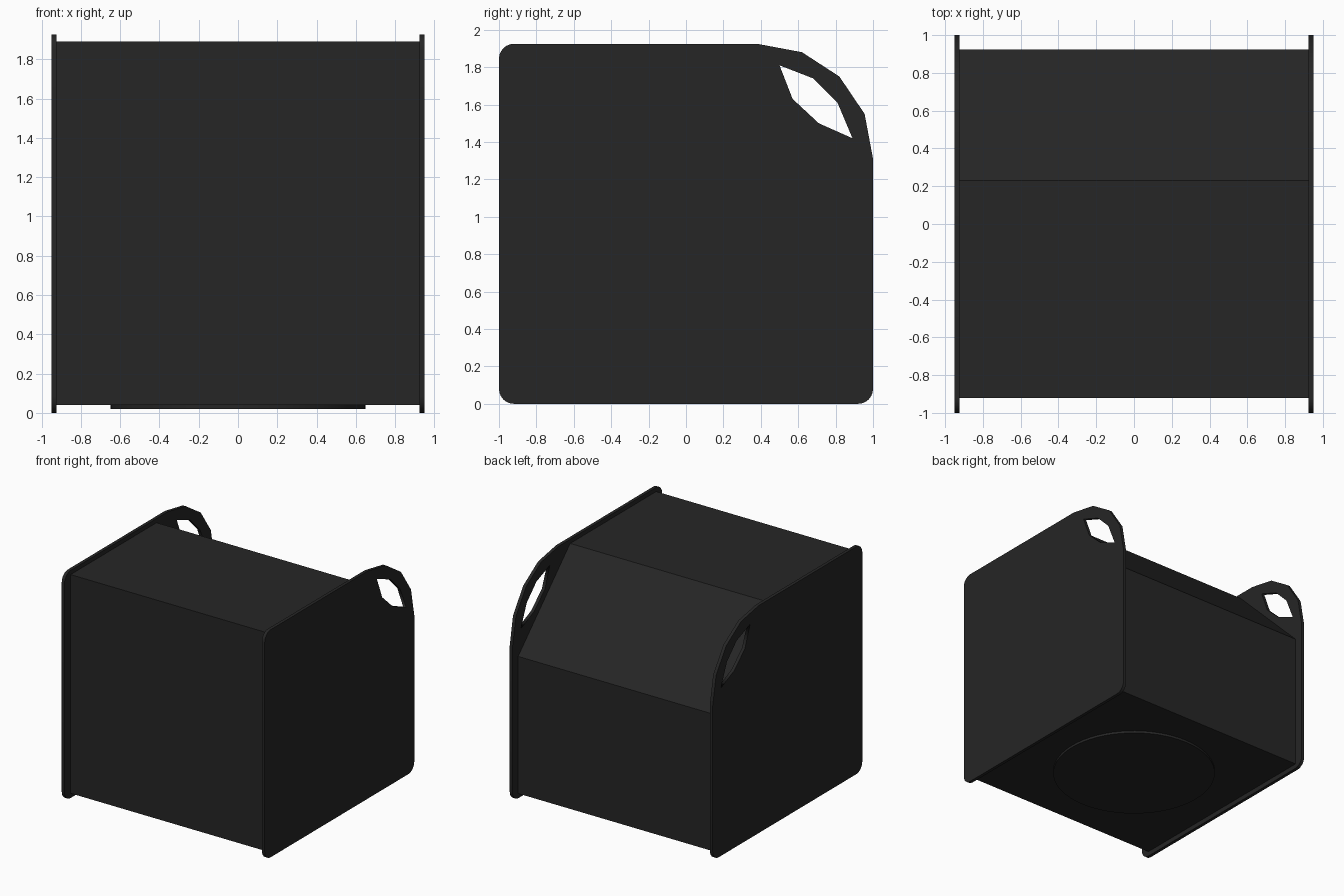
import bpy, bmesh, math
from mathutils import Vector

cube = bpy.data.objects.get("Cube")
if cube:
    bpy.data.objects.remove(cube, do_unlink=True)


def make_material(name, rgb):
    mat = bpy.data.materials.new(name)
    mat.use_nodes = True
    mat.diffuse_color = (*rgb, 1)
    mat.node_tree.nodes["Principled BSDF"].inputs["Base Color"].default_value = (*rgb, 1)
    return mat


black = make_material("matte black", (0.019, 0.019, 0.019))


def finish(name, bm):
    bmesh.ops.recalc_face_normals(bm, faces=bm.faces)
    mesh = bpy.data.meshes.new(name)
    bm.to_mesh(mesh)
    bm.free()
    mesh.materials.append(black)
    obj = bpy.data.objects.new(name, mesh)
    bpy.context.collection.objects.link(obj)
    return obj


def corner(y, z, start, r=0.08, steps=6):
    """Arc of a rounded corner around the centre (y, z)."""
    angles = [math.radians(start + 90 * i / steps) for i in range(steps + 1)]
    return [(y + r * math.cos(a), z + r * math.sin(a)) for a in angles]


# Main box: side profile with a sloped upper back, extruded across the width
profile = [(-0.92, 0.04), (0.925, 0.04), (0.925, 1.2), (0.23, 1.89), (-0.92, 1.89)]
bm = bmesh.new()
face = bm.faces.new([bm.verts.new((-0.93, y, z)) for y, z in profile])
swept = bmesh.ops.extrude_face_region(bm, geom=[face])["geom"]
bmesh.ops.translate(bm, vec=Vector((1.86, 0, 0)),
                    verts=[v for v in swept if isinstance(v, bmesh.types.BMVert)])
finish("body", bm)

# Side panels: rounded sheet with a faceted handle and a cut-out grip
outline = (corner(-0.92, 0.08, 180) + corner(0.92, 0.08, 270)
           + [(1, 1.31), (0.955, 1.55), (0.82, 1.75), (0.62, 1.88), (0.38, 1.925)]
           + corner(-0.92, 1.845, 90))
grip = [(0.5, 1.81), (0.68, 1.74), (0.81, 1.61), (0.89, 1.42), (0.71, 1.5), (0.57, 1.63)]
for name, side in (("left_panel", 1), ("right_panel", -1)):
    curve = bpy.data.curves.new(name, "CURVE")
    curve.dimensions = "2D"
    curve.fill_mode = "BOTH"
    curve.extrude = 0.0135
    for loop in (outline, grip):
        spline = curve.splines.new("POLY")
        spline.points.add(len(loop) - 1)
        for point, (y, z) in zip(spline.points, loop):
            point.co = (y, z, 0, 1)
        spline.use_cyclic_u = True
    curve.materials.append(black)
    panel = bpy.data.objects.new(name, curve)
    bpy.context.collection.objects.link(panel)
    panel.rotation_euler = (math.pi / 2, 0, math.pi / 2)
    panel.location.x = side * 0.9365
    bpy.ops.object.select_all(action="DESELECT")
    panel.select_set(True)
    bpy.context.view_layer.objects.active = panel
    bpy.ops.object.convert(target="MESH")

# Round base pad under the box
bm = bmesh.new()
bmesh.ops.create_cone(bm, cap_ends=True, segments=64, radius1=0.65, radius2=0.65, depth=0.03)
bmesh.ops.translate(bm, verts=bm.verts, vec=(0, 0, 0.035))
pad = finish("base_pad", bm)
bpy.ops.object.select_all(action="DESELECT")
pad.select_set(True)
bpy.context.view_layer.objects.active = pad
bpy.ops.object.shade_smooth_by_angle(angle=math.radians(30))
